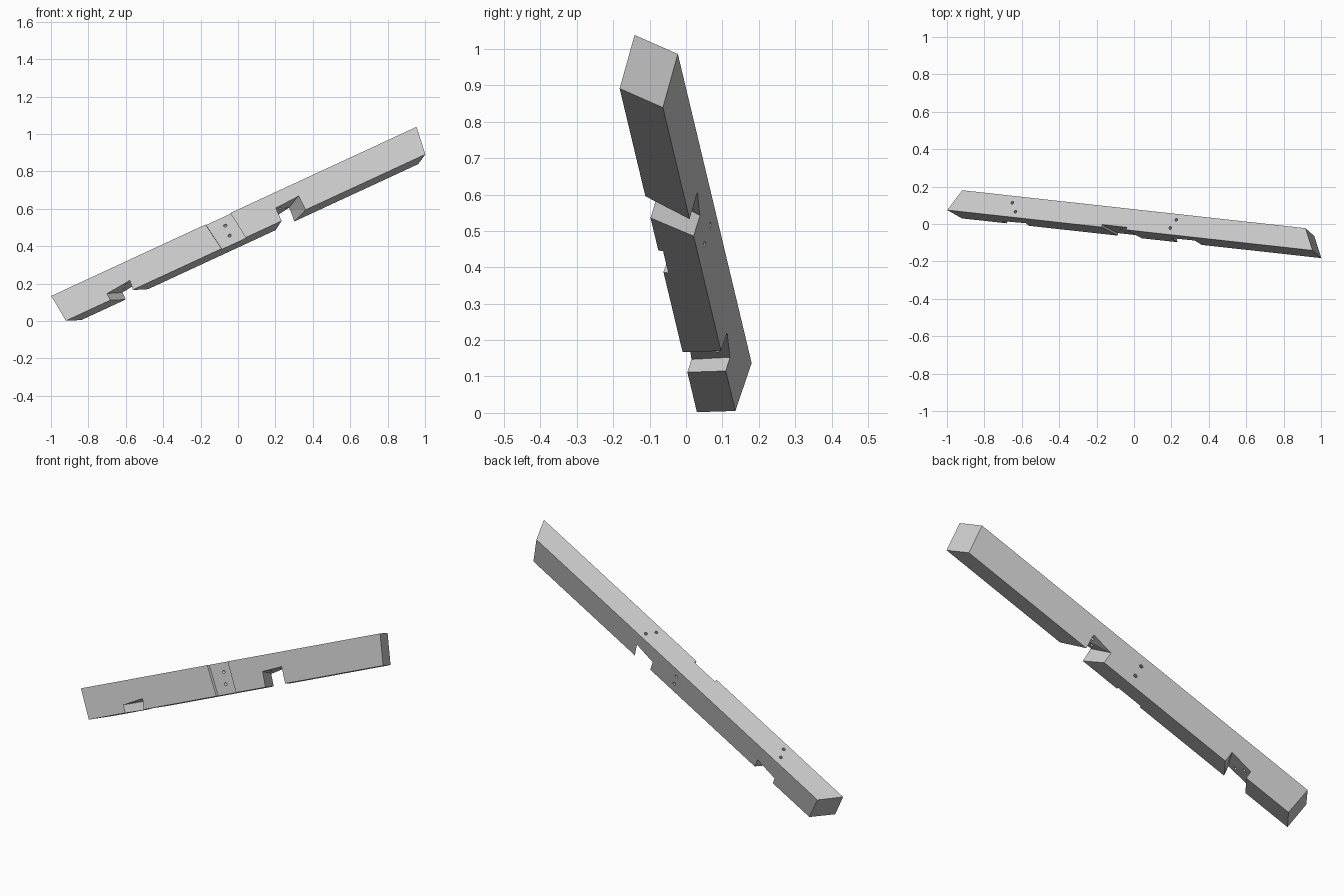
import bpy, bmesh
from mathutils import Vector, Matrix

if "Cube" in bpy.data.objects:
    bpy.data.objects.remove(bpy.data.objects["Cube"])

# Beam frame: along = length, back = thickness, up = height
along = Vector((1, -0.1105, 0.4628)).normalized()
up = Vector((-0.38, 0.268, 0.887))
up = (up - along * up.dot(along)).normalized()
back = up.cross(along)
FRAME = Matrix.Translation((-0.92, 0.03, 0.002)) @ Matrix((along, back, up)).transposed().to_4x4()
THICK, HIGH = 0.117, 0.159


def new_object(name, bm):
    bmesh.ops.recalc_face_normals(bm, faces=bm.faces)
    mesh = bpy.data.meshes.new(name)
    bm.to_mesh(mesh)
    bm.free()
    ob = bpy.data.objects.new(name, mesh)
    bpy.context.collection.objects.link(ob)
    ob.matrix_world = FRAME
    return ob


def loft(name, front, rear, b0, b1):
    """Solid between two (length, height) outlines lying at two thicknesses."""
    bm = bmesh.new()
    f = [bm.verts.new((s, b0, h)) for s, h in front]
    r = [bm.verts.new((s, b1, h)) for s, h in rear]
    bm.faces.new(f)
    bm.faces.new(r[::-1])
    for i in range(len(f)):
        j = (i + 1) % len(f)
        bm.faces.new((f[i], r[i], r[j], f[j]))
    return new_object(name, bm)


def notch(name, front, rear):
    """Through notch, continued a little past both side faces."""
    f, r = [[Vector(p) for p in q] for q in (front, rear)]
    return loft(name, [a.lerp(b, -0.2) for a, b in zip(f, r)],
                [a.lerp(b, 1.2) for a, b in zip(f, r)], -0.2 * THICK, 1.2 * THICK)


def peg_hole(name, start, end, radius=0.008):
    a, b = Vector(start), Vector(end)
    axis = b - a
    bm = bmesh.new()
    m = Matrix.Translation((a + b) / 2) @ axis.to_track_quat('Z', 'Y').to_matrix().to_4x4()
    bmesh.ops.create_cone(bm, cap_ends=True, segments=16, radius1=radius,
                          radius2=radius, depth=axis.length, matrix=m)
    return new_object(name, bm)


# Timber with mitred ends
beam = loft("brace_beam",
            [(0, 0), (2.128, 0), (2.143, HIGH), (-0.02, HIGH)],
            [(0.065, 0), (2.06, 0), (2.075, HIGH), (0.043, HIGH)], 0, THICK)

LOW = -0.03
cutters = [
    # Lower and upper notches in the underside
    notch("lower_notch_cutter",
          [(0.266, LOW), (0.396, LOW), (0.402, 0.055), (0.260, 0.041)],
          [(0.330, LOW), (0.464, LOW), (0.455, 0.060), (0.327, 0.043)]),
    notch("upper_notch_cutter",
          [(1.278, LOW), (1.420, LOW), (1.414, 0.087), (1.275, 0.079)],
          [(1.216, LOW), (1.325, LOW), (1.329, 0.082), (1.212, 0.065)]),
]
# Shallow housing across the front face
housing = [(0.927, LOW), (1.069, LOW), (1.036, HIGH + 0.03), (0.888, HIGH + 0.03)]
cutters.append(loft("housing_cutter", housing, housing, -0.02, 0.014))

# Peg holes: slanted pair through the housing, pairs from the top into each notch
for h in (0.051, 0.111):
    cutters.append(peg_hole("housing_peg_cutter", (0.965, -0.02, h), (1.065, 0.137, h)))
for s, b in ((0.347, 0.079), (0.376, 0.032), (1.317, 0.085), (1.292, 0.037)):
    cutters.append(peg_hole("top_peg_cutter", (s, b, 0.02), (s, b, HIGH + 0.03)))

for c in cutters:
    c.hide_render = True
    mod = beam.modifiers.new(c.name, 'BOOLEAN')
    mod.operation, mod.solver, mod.object = 'DIFFERENCE', 'EXACT', c

# Keep only the finished timber
bpy.context.view_layer.update()
done = bpy.data.meshes.new_from_object(beam.evaluated_get(bpy.context.evaluated_depsgraph_get()))
beam.modifiers.clear()
beam.data = done
for c in cutters:
    bpy.data.objects.remove(c)

# Pale grey material
grey = bpy.data.materials.new("pale_grey")
grey.use_nodes = True
colour = (0.6, 0.6, 0.6, 1)
grey.diffuse_color = colour
grey.node_tree.nodes["Principled BSDF"].inputs["Base Color"].default_value = colour
done.materials.clear()
done.materials.append(grey)
for p in done.polygons:
    p.material_index = 0
    p.use_smooth = False
